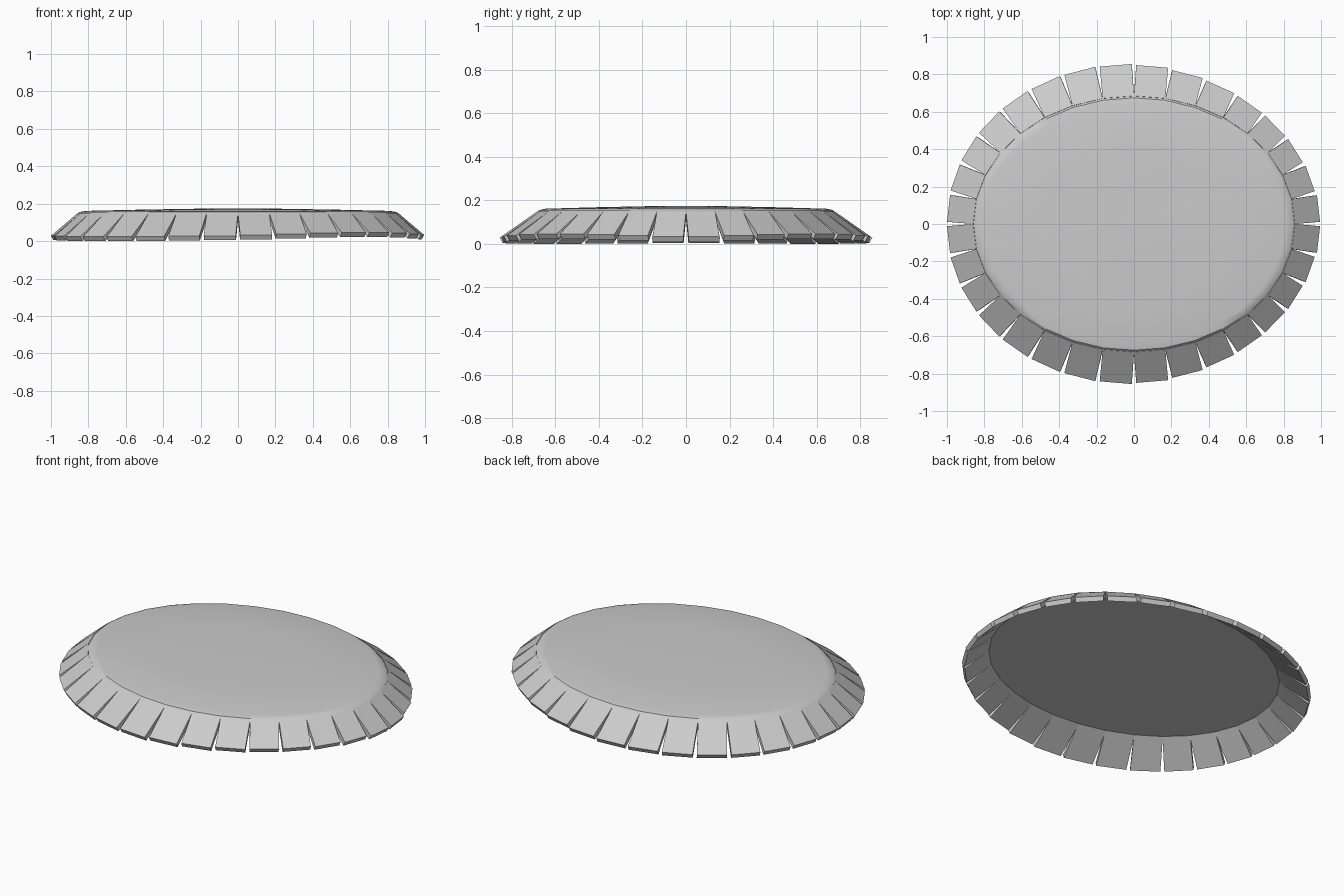
import bpy, bmesh
from math import sin, cos, pi
from mathutils import Vector

if "Cube" in bpy.data.objects:
    bpy.data.objects.remove(bpy.data.objects["Cube"])

N = 32                 # flaps / rim segments
A, B = 0.86, 0.685     # rim half axes


def rim(k, scale, z):
    t = 2 * pi * k / N
    return Vector((A * scale * cos(t), B * scale * sin(t), z))


def make_object(name, bm):
    bmesh.ops.recalc_face_normals(bm, faces=bm.faces)
    me = bpy.data.meshes.new(name)
    bm.to_mesh(me)
    bm.free()
    ob = bpy.data.objects.new(name, me)
    bpy.context.collection.objects.link(ob)
    return ob


# Shallow domed oval plate with a rounded rim and a flat underside
bm = bmesh.new()
profile = [(0.22, 0.181), (0.58, 0.176), (0.94, 0.169), (0.985, 0.163),
           (1.0, 0.152), (0.985, 0.132)]
rings = [[bm.verts.new(rim(k, s, z)) for k in range(N)] for s, z in profile]
for r0, r1 in zip(rings, rings[1:]):
    for k in range(N):
        j = (k + 1) % N
        bm.faces.new((r0[k], r0[j], r1[j], r1[k]))
for ring, z in ((rings[0], 0.182), (rings[-1], 0.132)):
    c = bm.verts.new((0, 0, z))
    for k in range(N):
        bm.faces.new((ring[k], ring[(k + 1) % N], c))
plate = make_object("oval_plate", bm)
bpy.context.view_layer.objects.active = plate
plate.select_set(True)
bpy.ops.object.shade_smooth_by_angle(angle=0.6)

# Ring of sloping flaps separated by tapered slits
bm = bmesh.new()
for k in range(N):
    tm = 2 * pi * (k + 0.5) / N
    side = cos(tm) * abs(sin(tm)) * 2
    reach = 1 - (0.14 * side if side > 0 else 0.05 * side)
    inner, outer = [], []
    for e in (k, k + 1):
        p = rim(e, 1.0, 0.155)
        t = 2 * pi * e / N
        inner.append(p)
        outer.append(p + reach * Vector((0.14 * cos(t), 0.17 * sin(t), -0.118)))
    # narrow the free end to open the slit
    across = (outer[1] - outer[0]).normalized() * 0.012
    outer = [outer[0] + across, outer[1] - across]
    top = [inner[0], inner[1], outer[1], outer[0]]
    drop = Vector((-0.013 * cos(tm), -0.013 * sin(tm), -0.024))
    t_v = [bm.verts.new(p) for p in top]
    b_v = [bm.verts.new(p + drop) for p in top]
    bm.faces.new(t_v)
    bm.faces.new(b_v[::-1])
    for i in range(4):
        j = (i + 1) % 4
        bm.faces.new((t_v[i], b_v[i], b_v[j], t_v[j]))
flaps = make_object("rim_flaps", bm)

# Rest the flap tips on the ground
low = min(v.co.z for v in flaps.data.vertices)
for ob in (plate, flaps):
    for v in ob.data.vertices:
        v.co.z -= low
